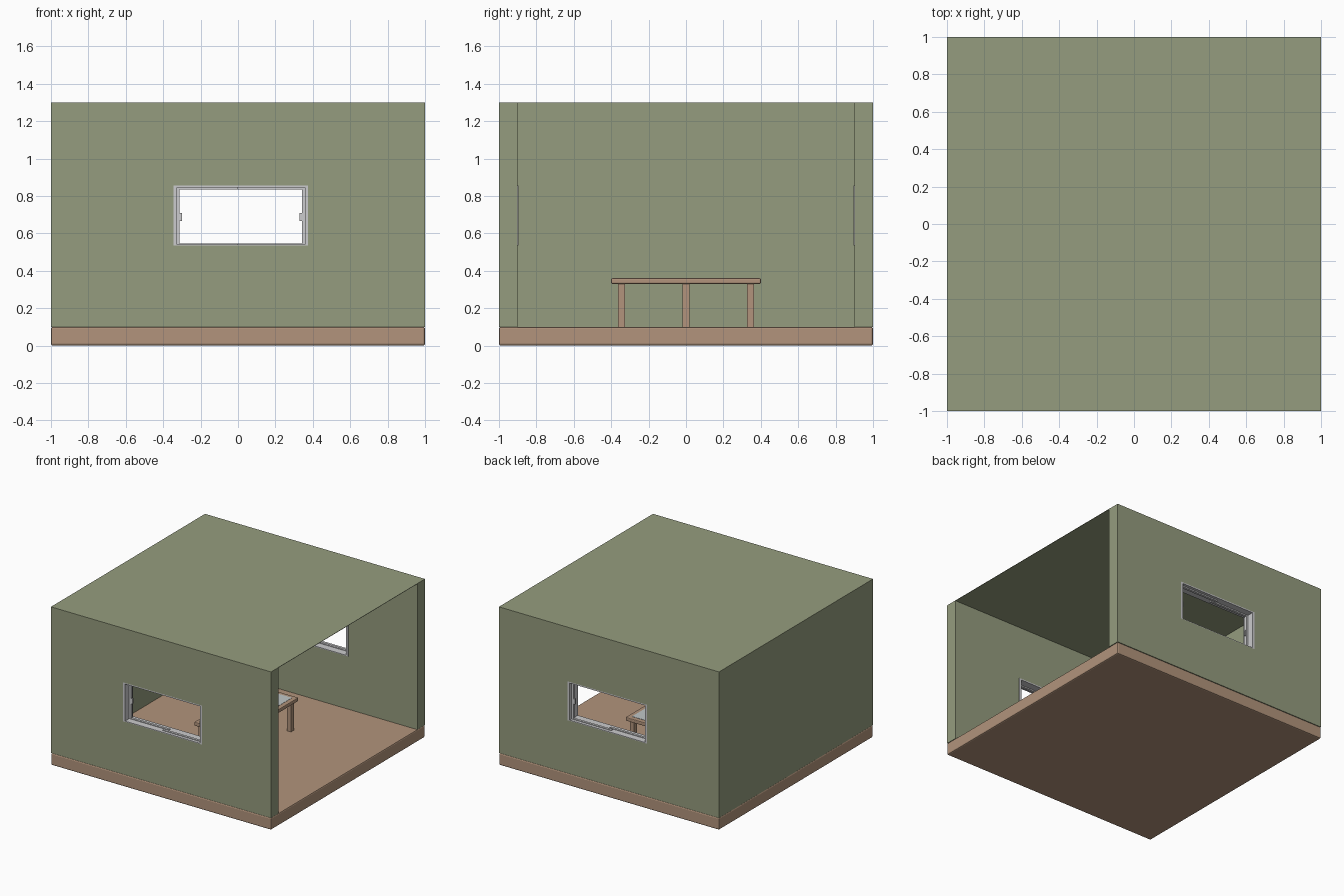
import bpy, bmesh

cube = bpy.data.objects.get("Cube")
if cube:
    bpy.data.objects.remove(cube, do_unlink=True)


def material(name, r, g, b):
    m = bpy.data.materials.new(name)
    m.use_nodes = True
    m.diffuse_color = (r, g, b, 1)
    m.node_tree.nodes["Principled BSDF"].inputs["Base Color"].default_value = (r, g, b, 1)
    return m


GREEN = material("sage green", .30, .335, .21)
WOOD = material("tan wood", .445, .296, .20)
GREY = material("light grey", .60, .60, .61)
PANEL = material("pale panel", .53, .57, .57)


def finish(name, bm, mat, bevel=0):
    bmesh.ops.recalc_face_normals(bm, faces=bm.faces)
    me = bpy.data.meshes.new(name)
    bm.to_mesh(me)
    bm.free()
    me.materials.append(mat)
    ob = bpy.data.objects.new(name, me)
    bpy.context.collection.objects.link(ob)
    if bevel:
        mod = ob.modifiers.new("soft edges", "BEVEL")
        mod.width, mod.segments = bevel, 2
    return ob


def box(name, x, y, z, mat, bevel=0):
    """Box from (low, high) ranges on each axis."""
    bm = bmesh.new()
    bmesh.ops.create_cube(bm, size=1)
    for v in bm.verts:
        v.co = [sum(r) / 2 + c * (r[1] - r[0]) for r, c in zip((x, y, z), v.co)]
    return finish(name, bm, mat, bevel)


def ring(name, outer, inner, y, mat):
    """Upright rectangular frame; each rectangle is (x0, x1, z0, z1)."""
    bm = bmesh.new()
    loops = []
    for depth in y:
        for x0, x1, z0, z1 in (outer, inner):
            corners = ((x0, z0), (x1, z0), (x1, z1), (x0, z1))
            loops.append([bm.verts.new((x, depth, z)) for x, z in corners])
    for a, b in ((0, 1), (1, 3), (3, 2), (2, 0)):
        for i in range(4):
            j = (i + 1) % 4
            bm.faces.new((loops[a][i], loops[a][j], loops[b][j], loops[b][i]))
    return finish(name, bm, mat)


# Floor slab, closed wall and thin roof; the +x side stays open
box("floor", (-1, 1), (-1, 1), (0, .1), WOOD, .01)
box("closed_wall", (-1, -.9), (-.9, .9), (.1, 1.298), GREEN)
box("roof", (-1, 1), (-1, 1), (1.297, 1.3), GREEN)

# Window walls with casing, sliding sashes and handles
MID = .015
hole = (MID - .36, MID + .36, .535, .855)
casing = (MID - .342, MID + .342, .541, .845)
for side, s in (("front", -1), ("back", 1)):
    def deep(a, b):
        return sorted((s * a, s * b))

    ring(side + "_wall", (-1, 1, .1, 1.298), hole, deep(.9, 1), GREEN)
    ring(side + "_window_casing", hole, casing, deep(.895, 1), GREY)
    for label, d, near in (("left", 1, .955), ("right", -1, .925)):
        name = f"{side}_{label}_sash"
        y = deep(near, near + .02)
        span = sorted((MID - d * .018, MID + d * .345))
        box(name + "_top_rail", span, y, (.835, .848), GREY)
        box(name + "_bottom_rail", span, y, (.538, .546), GREY)
        box(name + "_stile", sorted((MID + d * .327, MID + d * .345)), y, (.54, .848), GREY)
        box(name + "_handle", sorted((MID + d * .315, MID + d * .33)),
            deep(near + .004, near + .016), (.665, .71), GREY)

# Table with framed top and three pairs of legs
tx, ty = (-.12, .27), (-.4, .4)
box("table_top", tx, ty, (.33, .36), WOOD, .006)
box("table_panel", (tx[0] + .035, tx[1] - .035), (-.365, .365), (.357, .362), PANEL)
for x, column in ((tx[0] + .035, "right"), (tx[1] - .035, "left")):
    for y, row in ((-.345, "front"), (0, "middle"), (.345, "back")):
        box(f"table_{row}_{column}_leg", (x - .018, x + .018), (y - .018, y + .018),
            (.1, .335), WOOD)
